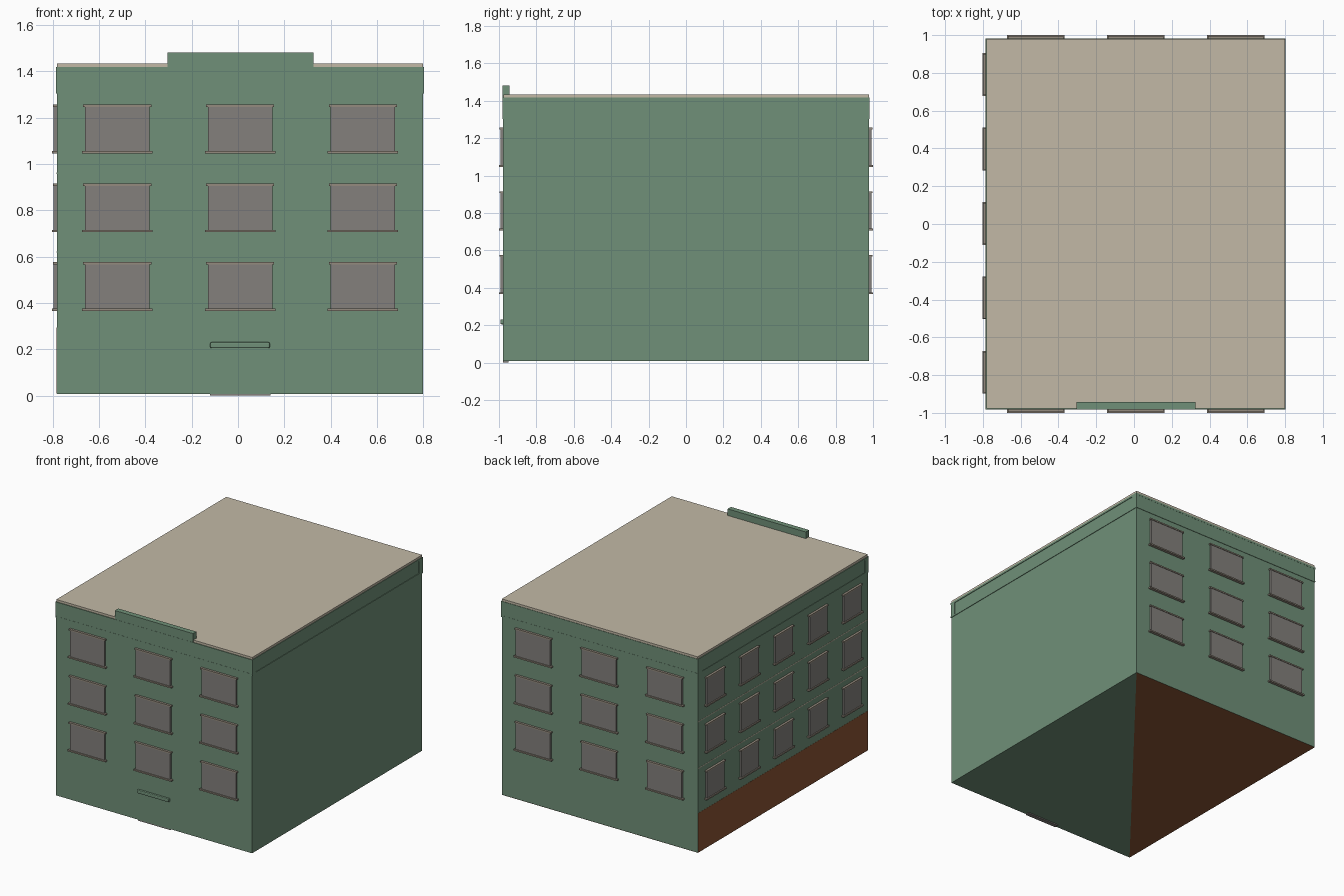
import bpy, bmesh

if "Cube" in bpy.data.objects:
    bpy.data.objects.remove(bpy.data.objects["Cube"])


def material(name, rgb):
    m = bpy.data.materials.new(name)
    m.diffuse_color = (*rgb, 1)
    m.use_nodes = True
    m.node_tree.nodes["Principled BSDF"].inputs["Base Color"].default_value = m.diffuse_color
    return m


GREEN = material("green_wall", (0.162, 0.279, 0.188))
TAN = material("tan_trim", (0.54, 0.485, 0.381))
STONE = material("stone_trim", (0.30, 0.26, 0.21))
GLASS = material("window_grey", (0.227, 0.216, 0.202))
BROWN = material("brown_base", (0.262, 0.091, 0.035))


def mesh_object(name, bm, mat):
    me = bpy.data.meshes.new(name)
    bm.to_mesh(me)
    bm.free()
    me.materials.append(mat)
    ob = bpy.data.objects.new(name, me)
    bpy.context.collection.objects.link(ob)
    return ob


def box(name, x, y, z, mat, bevel=0):
    """Box from (min, max) ranges on each axis."""
    bm = bmesh.new()
    bmesh.ops.create_cube(bm, size=1)
    for v in bm.verts:
        v.co = [r[0] + (c + 0.5) * (r[1] - r[0]) for c, r in zip(v.co, (x, y, z))]
    if bevel:
        bmesh.ops.bevel(bm, geom=bm.edges[:], offset=bevel, segments=2,
                        profile=0.5, affect='EDGES')
    return mesh_object(name, bm, mat)


X0, X1, Y0, Y1 = -0.782, 0.799, -0.979, 0.979

# Main body, brown ground storey showing on the left side
box("main_body", (X0, X1), (Y0, Y1), (0.008, 1.41), GREEN)
box("ground_storey", (X0 - 0.001, X1 - 0.002), (Y0 + 0.002, Y1 - 0.001),
    (0.009, 0.295), BROWN)

# Brown half of the underside
bm = bmesh.new()
bm.faces.new([bm.verts.new(p) for p in
              ((X0, Y0, 0.007), (X0, Y1, 0.007), (X1, Y1, 0.007))])
mesh_object("underside_patch", bm, BROWN)

# Floor slab edges
for i, z in enumerate((0.62, 0.96)):
    box(f"floor_slab_{i}", (X0 - 0.001, X1 - 0.001), (Y0 + 0.001, Y1 - 0.001),
        (z - 0.003, z + 0.003), TAN)

# Parapet: thick front and back bands, moulding lines and side rails
for name, y in (("front", (Y0 - 0.002, -0.94)), ("back", (0.937, Y1 + 0.002))):
    box(f"{name}_parapet", (X0 - 0.003, X1 + 0.004), y, (1.312, 1.408), GREEN)
for name, z in (("lower", (1.303, 1.314)), ("upper", (1.404, 1.418))):
    box(f"{name}_moulding", (X0 - 0.003, X1 + 0.004), (Y0 - 0.003, Y1 + 0.003),
        z, GREEN)

# Roof and raised front panel
box("roof", (X0 + 0.002, X1), (Y0 + 0.002, Y1), (1.418, 1.434), TAN)
box("raised_front_panel", (-0.305, 0.325), (Y0 - 0.002, -0.943), (1.408, 1.482), GREEN)

# Entrance: flush door and rounded canopy
box("door", (-0.12, 0.14), (Y0 + 0.001, Y0 + 0.03), (0, 0.205), GLASS)
box("door_canopy", (-0.12, 0.137), (-0.993, Y0 + 0.01), (0.205, 0.231), GREEN, 0.006)


def window(name, side, c, z, half):
    """Projecting pane with lintel and sill on a wall."""
    def part(label, h, depth, zr, mat):
        if side == "left":
            box(f"{name}_{label}", (X0 - depth, X0 + 0.01), (c - h, c + h), zr, mat)
        elif side == "front":
            box(f"{name}_{label}", (c - h, c + h), (Y0 - depth, Y0 + 0.01), zr, mat)
        else:
            box(f"{name}_{label}", (c - h, c + h), (Y1 - 0.01, Y1 + depth), zr, mat)
    part("pane", half, 0.013, (z + 0.004, z + 0.198), GLASS)
    part("lintel", half + 0.008, 0.017, (z + 0.196, z + 0.206), STONE)
    part("sill", half + 0.013, 0.021, (z - 0.004, z + 0.006), STONE)


# Windows on three storeys; the right wall is blank
for row, z in enumerate((0.37, 0.71, 1.05)):
    for i, x in enumerate((-0.521, 0.009, 0.539)):
        window(f"front_window_{row}_{i}", "front", x, z, 0.139)
        window(f"back_window_{row}_{i}", "back", x, z, 0.139)
    for i in range(5):
        window(f"left_window_{row}_{i}", "left", -0.785 + i * 0.394, z, 0.1)
